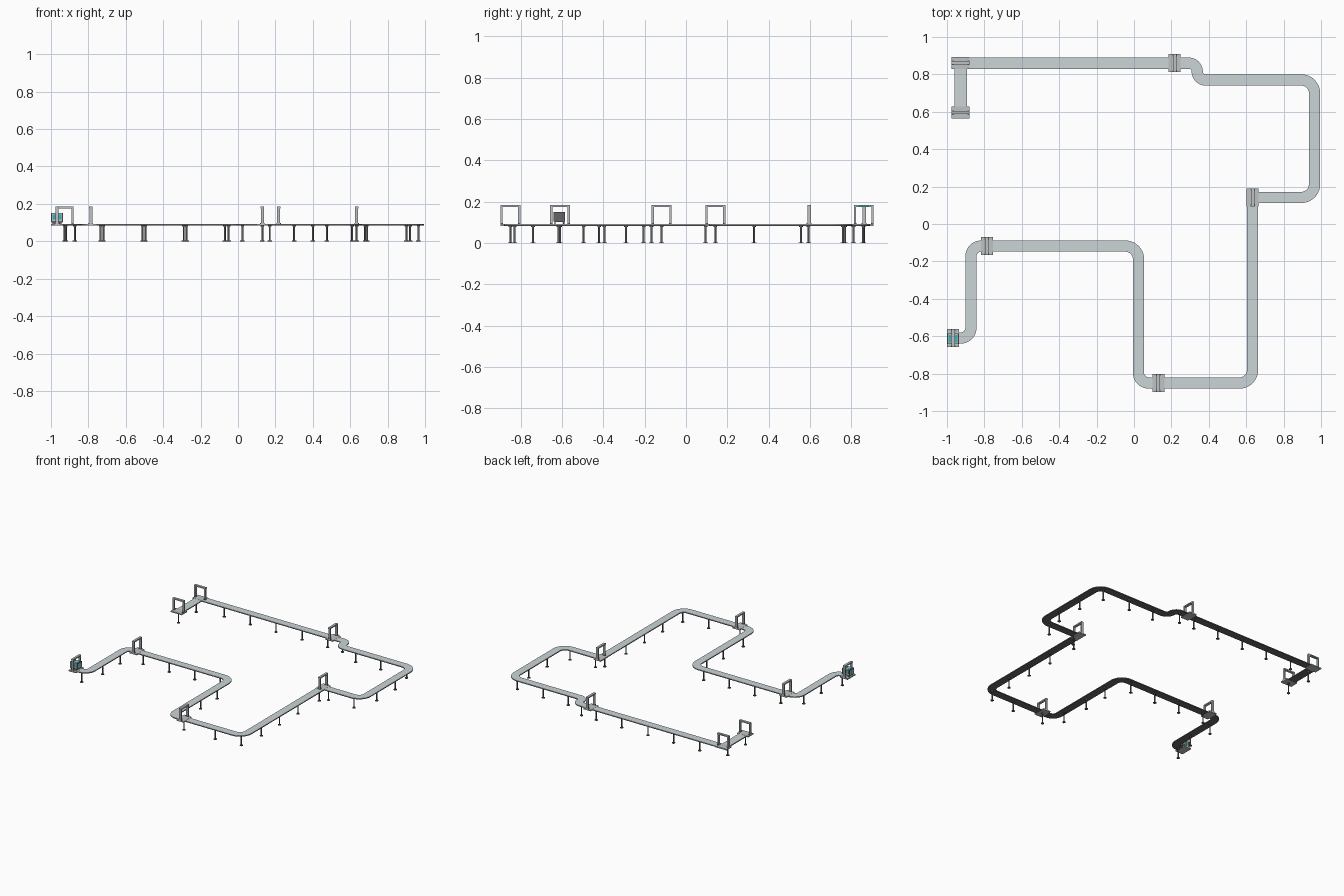
import bpy, bmesh, math
from mathutils import Vector, Matrix

if "Cube" in bpy.data.objects:
    bpy.data.objects.remove(bpy.data.objects["Cube"])


def material(name, color):
    m = bpy.data.materials.new(name)
    m.diffuse_color = (*color, 1)
    m.use_nodes = True
    m.node_tree.nodes["Principled BSDF"].inputs["Base Color"].default_value = m.diffuse_color
    return m


DECK = material("deck_grey", (0.60, 0.66, 0.68))
DARK = material("dark_steel", (0.13, 0.13, 0.14))
TEAL = material("teal", (0.05, 0.45, 0.48))
BLUE = material("window_blue", (0.25, 0.55, 0.68))
FRAME = material("frame_grey", (0.52, 0.54, 0.55))


def finish(name, bm, mat):
    bmesh.ops.recalc_face_normals(bm, faces=bm.faces)
    me = bpy.data.meshes.new(name)
    bm.to_mesh(me)
    bm.free()
    me.materials.append(mat)
    ob = bpy.data.objects.new(name, me)
    bpy.context.collection.objects.link(ob)
    return ob


def add_box(bm, center, size, xf=Matrix()):
    m = xf @ Matrix.Translation(center) @ Matrix.Diagonal((*size, 1))
    bmesh.ops.create_cube(bm, size=1, matrix=m)


def boxes(name, mat, parts, xf=Matrix()):
    bm = bmesh.new()
    for c, s in parts:
        add_box(bm, c, s, xf)
    return finish(name, bm, mat)


def rounded(pts):
    """Turn (x, y, corner radius) points into a path with arcs at the corners."""
    out = [Vector(pts[0][:2])]
    for a, b, c in zip(pts, pts[1:], pts[2:]):
        p, r = Vector(b[:2]), b[2]
        u = (Vector(a[:2]) - p).normalized()
        v = (Vector(c[:2]) - p).normalized()
        mid = p + (u + v) * r
        for i in range(11):
            t = math.pi / 2 * i / 10
            out.append(mid - v * r * math.cos(t) - u * r * math.sin(t))
    out.append(Vector(pts[-1][:2]))
    return out


def ribbon(name, path, width, z0, z1, mat):
    """Sweep a flat rectangular section along a level path."""
    bm = bmesh.new()
    rings = []
    for i, p in enumerate(path):
        d = (path[min(i + 1, len(path) - 1)] - path[max(i - 1, 0)]).normalized()
        if 0 < i < len(path) - 1:
            d = ((path[i + 1] - p).normalized() + (p - path[i - 1]).normalized()).normalized()
        n = Vector((-d.y, d.x)) * width / 2
        rings.append([bm.verts.new((*(p + n * s), z))
                      for s, z in ((1, z0), (-1, z0), (-1, z1), (1, z1))])
    for a, b in zip(rings, rings[1:]):
        for k in range(4):
            bm.faces.new((a[k], a[(k + 1) % 4], b[(k + 1) % 4], b[k]))
    bm.faces.new(rings[0])
    bm.faces.new(rings[-1])
    return finish(name, bm, mat)


# track runs: light deck over a dark underside
runs = {
    "front_track": ([(-0.99, -0.61, 0), (-0.872, -0.61, 0.055), (-0.872, -0.118, 0.055),
                     (0.024, -0.118, 0.07), (0.024, -0.85, 0.055), (0.634, -0.85, 0.07),
                     (0.634, 0.112, 0)], 0.06),
    "back_track": ([(0.606, 0.142, 0), (0.965, 0.142, 0.07), (0.965, 0.77, 0.07),
                    (0.338, 0.77, 0.045), (0.338, 0.86, 0.0449), (-0.96, 0.86, 0)], 0.06),
    "end_spur": ([(-0.927, 0.83, 0), (-0.927, 0.568, 0)], 0.066),
}
for name, (pts, w) in runs.items():
    path = rounded(pts)
    ribbon(name + "_underside", path, w, 0.084, 0.0885, DARK)
    ribbon(name + "_deck", path, w, 0.0885, 0.0915, DECK)

# gates: base plate, two legs and a top beam, at (x, y, turn)
gates = [(-0.967, -0.61, 0), (-0.787, -0.118, 0), (0.13, -0.85, 0), (0.634, 0.142, 0),
         (0.217, 0.86, 0), (-0.927, 0.862, 90), (-0.927, 0.596, 90)]
for x, y, turn in gates:
    xf = Matrix.Translation((x, y, 0)) @ Matrix.Rotation(math.radians(turn), 4, 'Z')
    boxes("gate_plate", FRAME, [((0, 0, 0.088), (0.064, 0.096, 0.009))], xf)
    boxes("gate_frame", FRAME,
          [((0, s * 0.0425, 0.136), (0.016, 0.011, 0.09)) for s in (-1, 1)]
          + [((0, 0, 0.18), (0.018, 0.096, 0.01))], xf)
    boxes("gate_leg_foot", DARK,
          [((0, s * 0.042, 0.0945), (0.024, 0.0118, 0.005)) for s in (-1, 1)], xf)
    # status strip on the outer side of the beam
    if y > 0.8:
        boxes("gate_light_strip", TEAL, [((0.0095, 0, 0.18), (0.002, 0.05, 0.005))], xf)

# support posts with round feet
posts = [(-0.92, -0.61), (-0.872, -0.42), (-0.872, -0.205), (-0.735, -0.118), (-0.51, -0.118),
         (-0.29, -0.118), (-0.07, -0.118), (0.024, -0.29), (0.024, -0.495), (0.024, -0.74),
         (0.13, -0.85), (0.4, -0.85), (0.61, -0.83), (0.634, -0.617), (0.634, -0.395),
         (0.634, -0.167), (0.634, 0.095), (0.68, 0.142), (0.9, 0.142), (0.965, 0.33),
         (0.965, 0.556), (0.92, 0.76), (0.69, 0.77), (0.475, 0.77), (0.3, 0.857),
         (0.17, 0.86), (-0.05, 0.86), (-0.275, 0.86), (-0.495, 0.86), (-0.72, 0.86),
         (-0.927, 0.81), (-0.927, 0.592)]
bm = bmesh.new()
for x, y in posts:
    for r, z0, z1 in ((0.005, 0, 0.085), (0.012, 0, 0.004), (0.009, 0.079, 0.0845)):
        bmesh.ops.create_cone(bm, cap_ends=True, segments=12, radius1=r, radius2=r, depth=z1 - z0,
                              matrix=Matrix.Translation((x, y, (z0 + z1) / 2)))
finish("support_posts", bm, DARK)

# small car standing in the first gate
car = Matrix.Translation((-0.968, -0.613, 0))
boxes("car_chassis", DARK, [((0, 0, 0.105), (0.06, 0.046, 0.008))], car)
boxes("car_body", FRAME, [((0, 0, 0.129), (0.058, 0.05, 0.040))], car)
boxes("car_end_rims", DARK, [((s * 0.0295, 0, 0.127), (0.005, 0.056, 0.046)) for s in (-1, 1)], car)
boxes("car_end_windows", BLUE, [((s * 0.0315, t * 0.0125, 0.126), (0.001, 0.021, 0.036))
                                for s in (-1, 1) for t in (-1, 1)], car)
boxes("car_side_panels", TEAL, [((t * 0.013, s * 0.0255, 0.129), (0.02, 0.002, 0.026))
                                for s in (-1, 1) for t in (-1, 1)], car)
boxes("car_roof_panels", TEAL, [((s * 0.018, 0, 0.150), (0.014, 0.04, 0.003)) for s in (-1, 1)], car)
bm = bmesh.new()
for sx in (-1, 1):
    for sy in (-1, 1):
        m = car @ Matrix.Translation((sx * 0.018, sy * 0.021, 0.098)) @ Matrix.Rotation(math.pi / 2, 4, 'X')
        bmesh.ops.create_cone(bm, cap_ends=True, segments=16, radius1=0.007, radius2=0.007,
                              depth=0.006, matrix=m)
finish("car_wheels", bm, DARK)
